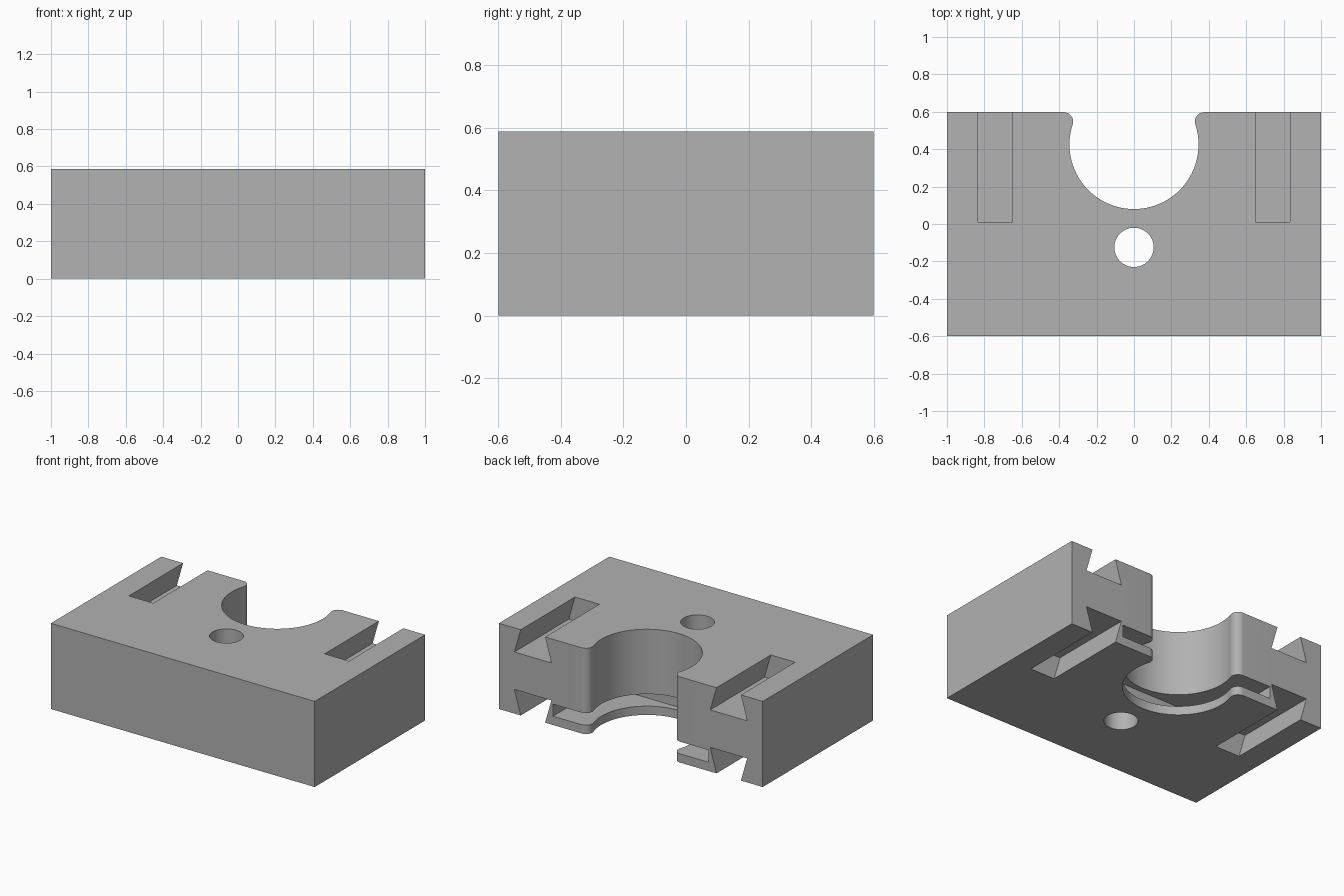
import bpy, bmesh
from math import atan2, cos, sin, pi, hypot
from mathutils import Vector

cube = bpy.data.objects.get("Cube")
if cube:
    bpy.data.objects.remove(cube, do_unlink=True)

W, D, H = 1.0, 0.5975, 0.587          # half width, half depth, height

grey = bpy.data.materials.new("plain grey")
grey.use_nodes = True
colour = (0.445, 0.445, 0.445, 1)
grey.diffuse_color = colour
grey.node_tree.nodes["Principled BSDF"].inputs["Base Color"].default_value = colour


def prism(name, points, offset):
    """Extrude a closed 3D outline along an offset."""
    bm = bmesh.new()
    face = bm.faces.new([bm.verts.new(p) for p in points])
    out = bmesh.ops.extrude_face_region(bm, geom=[face])
    verts = [v for v in out["geom"] if isinstance(v, bmesh.types.BMVert)]
    bmesh.ops.translate(bm, verts=verts, vec=Vector(offset))
    bmesh.ops.recalc_face_normals(bm, faces=bm.faces)
    mesh = bpy.data.meshes.new(name)
    bm.to_mesh(mesh)
    bm.free()
    obj = bpy.data.objects.new(name, mesh)
    bpy.context.collection.objects.link(obj)
    mesh.materials.append(grey)
    return obj


def arc(cx, cy, r, a, b, n):
    return [(cx + r * cos(a + (b - a) * i / n), cy + r * sin(a + (b - a) * i / n))
            for i in range(n + 1)]


# Block outline with a round bay and rounded lips at the back
bay_y, bay_r, lip_r = 0.425, 0.345, 0.05
lip_y = D - lip_r
lip_x = ((bay_r + lip_r) ** 2 - (lip_y - bay_y) ** 2) ** 0.5
touch = atan2(lip_y - bay_y, lip_x)
right_lip = arc(lip_x, lip_y, lip_r, pi / 2, pi + touch, 14)
bay = arc(0, bay_y, bay_r, touch, -pi - touch, 72)
left_lip = [(-x, y) for x, y in reversed(right_lip)]
outline = [(-W, -D), (W, -D), (W, D)] + right_lip + bay[1:-1] + left_lip + [(-W, D)]
block = prism("block", [(x, y, 0) for x, y in outline], (0, 0, H))

cutters = []

# Round through hole
hole = arc(0, -0.125, 0.105, 0, 2 * pi, 48)[:-1]
cutters.append(prism("hole_cutter", [(x, y, -0.1) for x, y in hole], (0, 0, H + 0.2)))

# Dovetail slots, on both sides, top and bottom
slot_x, mouth, slot_floor, depth, slot_end = 0.742, 0.0925, 0.14, 0.165, 0.01
flare = (slot_floor - mouth) / depth
over = 0.05
for side in (-1, 1):
    for level in (0, 1):
        profile = [(-slot_floor, depth), (slot_floor, depth),
                   (mouth - flare * over, -over), (-mouth + flare * over, -over)]
        pts = [(side * slot_x + x, slot_end, H - z if level else z) for x, z in profile]
        cutters.append(prism("dovetail_cutter", pts, (0, D + 0.1, 0)))

# Flat groove running in from the back, around the bay
gx, gy, g_low, g_high = 0.59, 0.042, 0.06, 0.143
cutters.append(prism("groove_cutter",
                     [(-gx, gy, g_low), (gx, gy, g_low), (gx, D + 0.1, g_low), (-gx, D + 0.1, g_low)],
                     (0, 0, g_high - g_low)))

# Cut, bake the result and drop the cutters
for cutter in cutters:
    mod = block.modifiers.new(cutter.name, "BOOLEAN")
    mod.operation = "DIFFERENCE"
    mod.solver = "EXACT"
    mod.object = cutter
    cutter.hide_render = True
bpy.context.view_layer.update()
baked = bpy.data.meshes.new_from_object(block.evaluated_get(bpy.context.evaluated_depsgraph_get()))
block.modifiers.clear()
block.data = baked
for cutter in cutters:
    bpy.data.objects.remove(cutter, do_unlink=True)

# Smooth the round walls, keep the edges sharp
bpy.ops.object.select_all(action="DESELECT")
block.select_set(True)
bpy.context.view_layer.objects.active = block
bpy.ops.object.shade_smooth_by_angle(angle=pi / 7)
